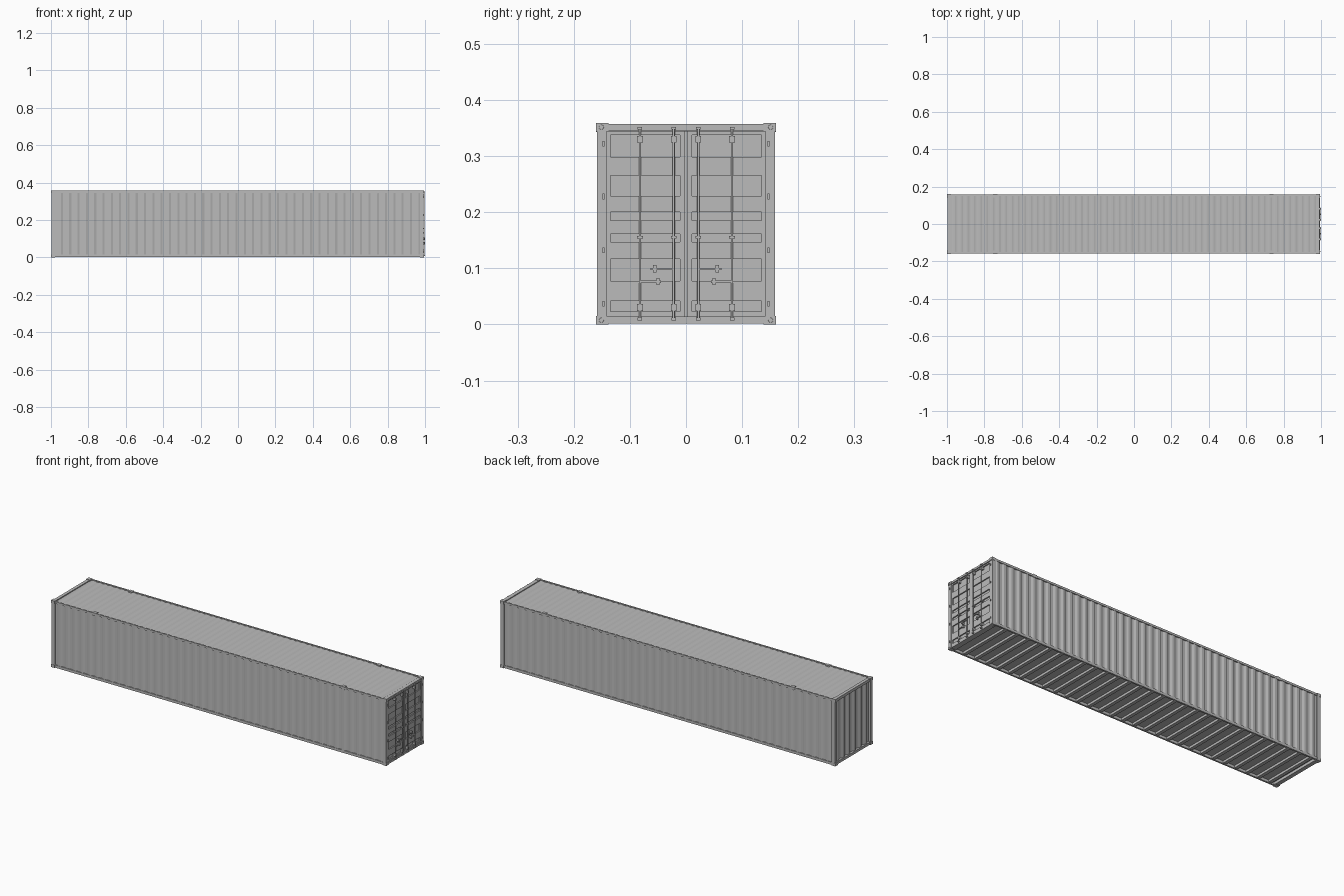
import bpy, bmesh, math
from mathutils import Vector, Matrix

if "Cube" in bpy.data.objects:
    bpy.data.objects.remove(bpy.data.objects["Cube"])

grey = bpy.data.materials.new("container grey")
grey.use_nodes = True
COLOR = (0.5, 0.5, 0.5, 1)
grey.diffuse_color = COLOR
grey.node_tree.nodes["Principled BSDF"].inputs["Base Color"].default_value = COLOR

L, W, H = 1.0, 0.16, 0.359     # half length, half width, height
FACE = 0.992                   # door frame plane


def finish(name, bm):
    mesh = bpy.data.meshes.new(name)
    bm.to_mesh(mesh)
    bm.free()
    mesh.materials.append(grey)
    ob = bpy.data.objects.new(name, mesh)
    bpy.context.collection.objects.link(ob)
    return ob


def add_box(bm, x, y, z):
    """Box from (low, high) ranges on each axis."""
    size = [b - a for a, b in (x, y, z)]
    mid = [(a + b) / 2 for a, b in (x, y, z)]
    m = Matrix.Translation(mid) @ Matrix.Diagonal((*size, 1))
    bmesh.ops.create_cube(bm, size=1, matrix=m)


def boxes(name, items):
    bm = bmesh.new()
    for x, y, z in items:
        add_box(bm, x, y, z)
    return finish(name, bm)


def span(s, a, b):
    """Range a..b, mirrored when s is -1."""
    return (a, b) if s > 0 else (-b, -a)


def corrugated(name, start, along, rise, out, count, depth):
    """Sheet with trapezoid ribs pushed along the outward direction."""
    start, along, rise, out = map(Vector, (start, along, rise, out))
    bm = bmesh.new()
    previous = None
    for i in range(count):
        for t, d in ((0, 0), (0.25, 0), (0.5, 1), (0.75, 1)):
            p = start + along * ((i + t) / count) + out * (depth * d)
            pair = bm.verts.new(p), bm.verts.new(p + rise)
            if previous:
                bm.faces.new((previous[0], pair[0], pair[1], previous[1]))
            previous = pair
    p = start + along
    pair = bm.verts.new(p), bm.verts.new(p + rise)
    bm.faces.new((previous[0], pair[0], pair[1], previous[1]))
    bm.normal_update()
    if sum((f.normal.dot(out) for f in bm.faces)) < 0:
        bmesh.ops.reverse_faces(bm, faces=bm.faces)
    return finish(name, bm)


SIDES = (-1, 1)

# Frame: corner posts, side rails, end rails
boxes("corner_posts", [(x, span(s, 0.142, 0.159), (0.01, 0.35))
                       for s in SIDES for x in ((-0.997, -0.978), (0.972, FACE))])
boxes("top_side_rails", [((-0.99, 0.985), span(s, 0.151, 0.159), (0.346, 0.357)) for s in SIDES])
boxes("bottom_side_rails", [((-0.99, 0.985), span(s, 0.150, 0.159), (0.002, 0.016)) for s in SIDES])
boxes("end_rails", [(x, (-0.15, 0.15), z)
                    for x, z in (((-0.997, -0.98), (0.342, 0.357)),
                                 ((-0.997, -0.975), (0.002, 0.016)),
                                 ((0.972, FACE), (0.345, 0.357)),
                                 ((0.972, FACE), (0.002, 0.014)))])

# Corner castings with oval sockets
boxes("corner_castings", [(x, span(s, 0.138, W), z) for s in SIDES
                          for x in ((-L, -0.978), (0.972, 0.994))
                          for z in ((0, 0.015), (0.344, H))])
bm = bmesh.new()
for s in SIDES:
    for z in (0.0075, 0.3515):
        for x in (-1.0, 0.994):
            m = Matrix.Translation((x, s * 0.151, z)) @ Matrix.Rotation(math.pi / 2, 4, 'Y')
            bmesh.ops.create_cone(bm, cap_ends=True, segments=12, radius1=0.005,
                                  radius2=0.004, depth=0.0008, matrix=m)
finish("casting_sockets", bm)

# Corrugated walls and roof
for s, label in ((-1, "right"), (1, "left")):
    corrugated(label + "_wall", (-0.98, s * 0.153, 0.014), (1.955, 0, 0), (0, 0, 0.334),
               (0, s, 0), 44, 0.0045)
corrugated("roof", (-0.982, -0.152, 0.352), (1.956, 0, 0), (0, 0.304, 0), (0, 0, 1), 58, 0.0025)
corrugated("end_wall", (-0.985, -0.144, 0.014), (0, 0.288, 0), (0, 0, 0.332), (-1, 0, 0), 6, 0.007)

# Lifting points along the roof rails and one flush side post
boxes("lifting_blocks", [((x - 0.011, x + 0.011), span(s, 0.142, W), (0.343, H))
                         for s in SIDES for x in (-0.742, 0.735)])
boxes("side_post", [((0.728, 0.742), (-0.159, -0.15), (0.014, 0.348))])

# Underside: floor and cross members
boxes("floor", [((-0.98, 0.975), (-0.152, 0.152), (0.016, 0.02))])
STEP = 1.92 / 28
boxes("cross_members", [((x - 0.009, x + 0.009), (-0.151, 0.151), (0.004, 0.0165))
                        for x in (-0.95 + STEP * i for i in range(29))])

# Doors: back sheet with raised stiles and bands leaving recessed panels
ROWS = ((0.023, 0.042), (0.077, 0.117), (0.147, 0.161), (0.185, 0.2), (0.229, 0.265), (0.298, 0.338))
edges = [0.014] + [z for row in ROWS for z in row] + [0.344]
bands = list(zip(edges[::2], edges[1::2]))
for s, label in ((-1, "right"), (1, "left")):
    parts = [((0.978, 0.983), span(s, 0.0015, 0.143), (0.014, 0.344))]
    parts += [((0.98, 0.989), span(s, a, b), (0.014, 0.344))
              for a, b in ((0.0015, 0.011), (0.135, 0.1425))]
    parts += [((0.98, 0.989), span(s, 0.011, 0.135), band) for band in bands]
    boxes(label + "_door", parts)
boxes("door_seals", [((0.977, 0.986), (-0.002, 0.002), (0.014, 0.344))])
boxes("door_header_lip", [((0.99, 0.995), (-0.142, 0.142), (0.3435, 0.3465))])

# Locking rods
bm = bmesh.new()
for y in (-0.082, -0.022, 0.022, 0.082):
    m = Matrix.Translation((0.9955, y, 0.18))
    bmesh.ops.create_cone(bm, cap_ends=True, segments=10, radius1=0.0022, radius2=0.0022,
                          depth=0.344, matrix=m)
rods = finish("locking_rods", bm)
for p in rods.data.polygons:
    p.use_smooth = len(p.vertices) == 4

# Rod keepers, handles and hinges
keepers = []
for s in SIDES:
    for y in (0.022, 0.082):
        keepers += [((0.984, 0.998), span(s, y - 0.005, y + 0.005), z)
                    for z in ((0.024, 0.036), (0.324, 0.336))]
        keepers += [((0.988, L), span(s, y - 0.004, y + 0.004), z)
                    for z in ((0.007, 0.012), (0.347, 0.352))]
        keepers.append(((0.984, 0.998), span(s, y - 0.005, y + 0.005), (0.153, 0.158)))
boxes("rod_keepers", keepers)

handles = []
for s in SIDES:
    for y0, y1, grip, z in ((0.022, 0.063, 0.056, 0.099), (0.045, 0.084, 0.05, 0.076)):
        handles.append(((0.994, 0.998), span(s, y0, y1), (z - 0.002, z + 0.002)))
        handles.append(((0.984, 0.999), span(s, grip - 0.003, grip + 0.003), (z - 0.006, z + 0.007)))
boxes("door_handles", handles)
boxes("hinges", [((0.985, 0.996), span(s, 0.1455, 0.149), (z - 0.005, z + 0.005))
                 for s in SIDES for z in (0.037, 0.132, 0.228, 0.322)])
